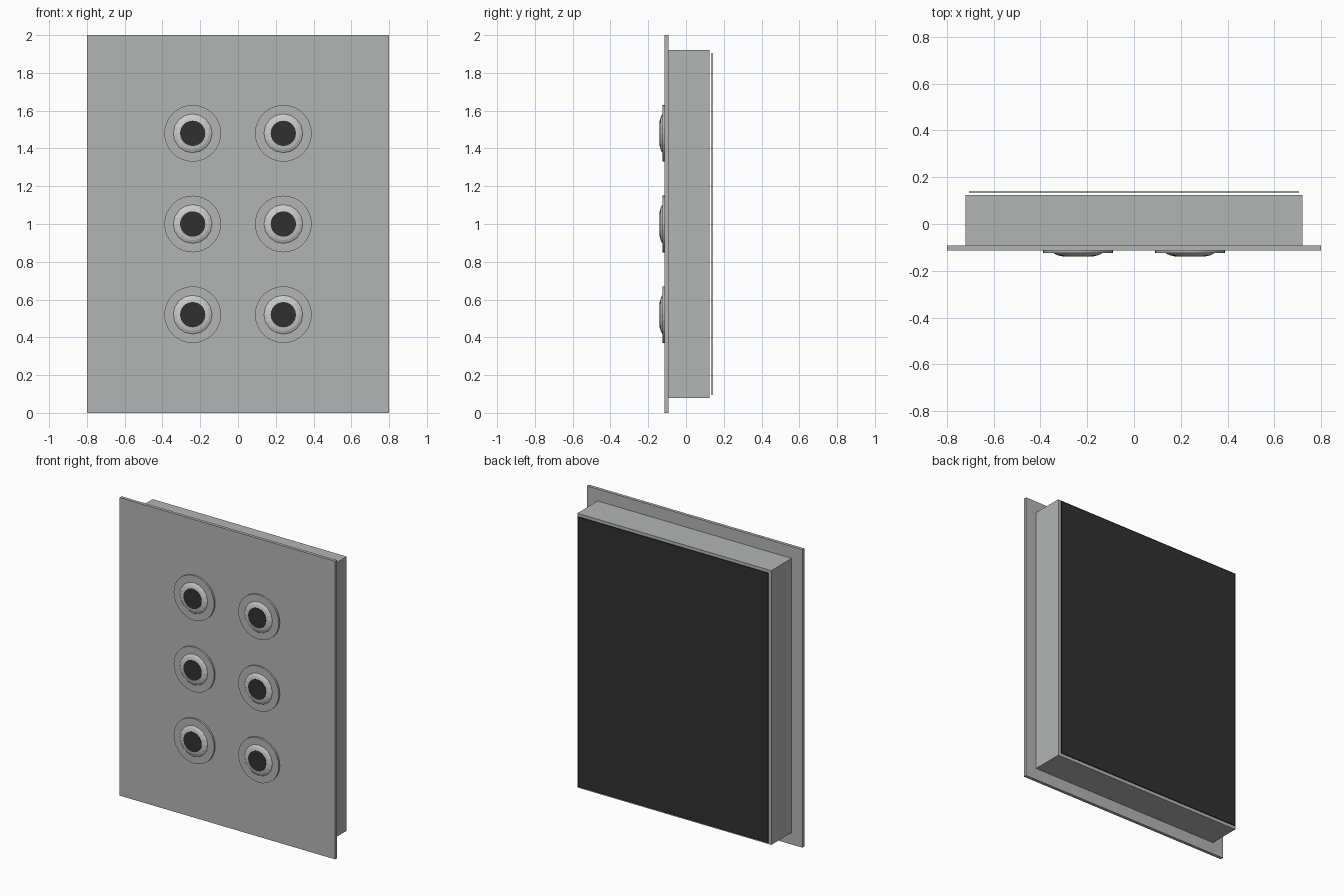
import bpy, bmesh, math
from mathutils import Matrix, Vector

if "Cube" in bpy.data.objects:
    bpy.data.objects.remove(bpy.data.objects["Cube"])


def material(name, rgb):
    m = bpy.data.materials.new(name)
    m.diffuse_color = (*rgb, 1)
    m.use_nodes = True
    m.node_tree.nodes["Principled BSDF"].inputs["Base Color"].default_value = m.diffuse_color
    return m


GREY = material("metal grey", (0.45, 0.46, 0.455))
SILVER = material("light silver", (0.60, 0.60, 0.60))
BLACK = material("soft black", (0.03, 0.03, 0.03))


def finish(bm, name, mat, smooth=False):
    bmesh.ops.recalc_face_normals(bm, faces=bm.faces)
    me = bpy.data.meshes.new(name)
    bm.to_mesh(me)
    bm.free()
    ob = bpy.data.objects.new(name, me)
    bpy.context.collection.objects.link(ob)
    me.materials.append(mat)
    return ob


def box(name, hx, y0, y1, z0, z1, mat):
    bm = bmesh.new()
    size = Matrix.Diagonal((2 * hx, y1 - y0, z1 - z0, 1))
    pos = Matrix.Translation((0, (y0 + y1) / 2, (z0 + z1) / 2))
    bmesh.ops.create_cube(bm, size=1, matrix=pos @ size)
    return finish(bm, name, mat)


def turned(name, profile, sides, cx, cz, mat):
    """Closed solid turned about the y direction; profile holds (radius, y)."""
    bm = bmesh.new()
    rings = [[bm.verts.new((cx + r * math.cos(2 * math.pi * i / sides), y,
                            cz + r * math.sin(2 * math.pi * i / sides)))
              for i in range(sides)] for r, y in profile]
    for a, b in zip(rings, rings[1:]):
        for i in range(sides):
            j = (i + 1) % sides
            bm.faces.new((a[i], a[j], b[j], b[i]))
    bm.faces.new(rings[0])
    bm.faces.new(rings[-1])
    return finish(bm, name, mat)


# Panel, housing behind it and thin backing sheet
box("front_panel", 0.8, -0.113, -0.092, 0, 2, GREY)
box("rear_housing", 0.72, -0.092, 0.124, 0.08, 1.92, GREY)
box("backing_sheet", 0.705, 0.134, 0.14, 0.095, 1.905, BLACK)

# Six push buttons: flat collar, low dome and dark cap
for row, z in enumerate((0.52, 1.0, 1.48)):
    for side, x in (("left", -0.24), ("right", 0.24)):
        tag = f"{side}_{row + 1}"
        turned("button_collar_" + tag, [(0.15, -0.113), (0.15, -0.125)], 32, x, z, GREY)
        turned("button_dome_" + tag, [(0.104, -0.124), (0.099, -0.128), (0.086, -0.134), (0.066, -0.1385)],
               16, x, z, SILVER)
        turned("button_cap_" + tag, [(0.067, -0.136), (0.067, -0.14)], 24, x, z, BLACK)
